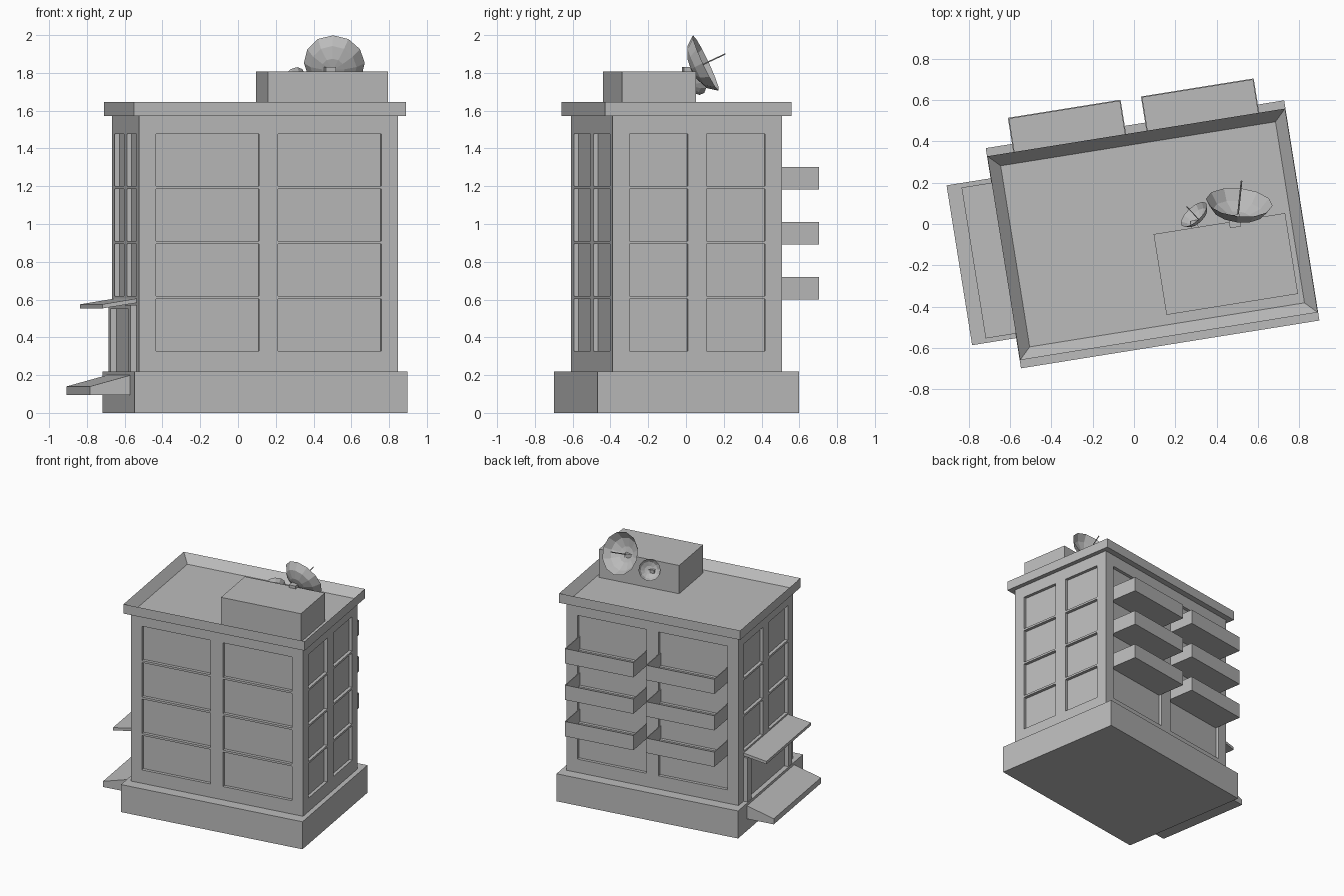
import bpy, bmesh, math
from mathutils import Matrix, Vector

cube = bpy.data.objects.get("Cube")
if cube:
    bpy.data.objects.remove(cube, do_unlink=True)

grey = bpy.data.materials.new("plain_grey")
grey.use_nodes = True
grey.diffuse_color = (0.5, 0.5, 0.5, 1)
grey.node_tree.nodes["Principled BSDF"].inputs["Base Color"].default_value = (0.5, 0.5, 0.5, 1)

# The whole building stands turned on its plot
TURN = Matrix.Translation((0.09, -0.05, 0)) @ Matrix.Rotation(math.radians(9.1), 4, 'Z')
HX, HY = 0.6945, 0.4535          # body half sizes
BASE_TOP, BODY_TOP = 0.22, 1.575
RECESS = 0.025


def finish(name, bm, matrix=TURN):
    bm.transform(matrix)
    mesh = bpy.data.meshes.new(name)
    bm.to_mesh(mesh)
    bm.free()
    mesh.materials.append(grey)
    obj = bpy.data.objects.new(name, mesh)
    bpy.context.collection.objects.link(obj)
    return obj


def add_box(bm, x0, x1, y0, y1, z0, z1):
    size = Matrix.Diagonal((x1 - x0, y1 - y0, z1 - z0, 1))
    place = Matrix.Translation(((x0 + x1) / 2, (y0 + y1) / 2, (z0 + z1) / 2))
    return bmesh.ops.create_cube(bm, size=1, matrix=place @ size)["verts"]


def box(name, *bounds):
    bm = bmesh.new()
    add_box(bm, *bounds)
    return finish(name, bm)


def prism(name, profile, y0, y1):
    """Extrude an (x, z) outline along y."""
    bm = bmesh.new()
    face = bm.faces.new([bm.verts.new((x, y0, z)) for x, z in profile])
    new = bmesh.ops.extrude_face_region(bm, geom=[face])["geom"]
    bmesh.ops.translate(bm, vec=(0, y1 - y0, 0),
                        verts=[v for v in new if isinstance(v, bmesh.types.BMVert)])
    bmesh.ops.recalc_face_normals(bm, faces=bm.faces)
    return finish(name, bm)


# Base plinth
box("base", -0.732, 0.732, -0.54, 0.54, 0, BASE_TOP)

# Body: four gridded walls with window cells pushed inwards
ROWS = [(0.327 + i * 0.2915, 0.327 + i * 0.2915 + 0.275) for i in range(4)]
z_cuts = [BASE_TOP] + [z for row in ROWS for z in row] + [BODY_TOP]
body = bmesh.new()


def wall(half, distance, angle, first_row):
    rot = Matrix.Rotation(angle, 4, 'Z')
    cuts = [-half, 0.09 - half, -0.05, 0.05, half - 0.09, half]
    grid = [[body.verts.new(rot @ Vector((u, -distance, z))) for u in cuts] for z in z_cuts]
    windows = []
    for j in range(len(z_cuts) - 1):
        for i in range(len(cuts) - 1):
            a, b = grid[j], grid[j + 1]
            face = body.faces.new((a[i], a[i + 1], b[i + 1], b[i]))
            if i % 2 and j % 2 and j // 2 >= first_row:
                windows.append(face)
    panes = bmesh.ops.extrude_discrete_faces(body, faces=windows)["faces"]
    inward = rot @ Vector((0, RECESS, 0))
    bmesh.ops.translate(body, vec=inward, verts=list({v for f in panes for v in f.verts}))


wall(HX, HY, 0, 0)                     # front
wall(HY, HX, math.pi / 2, 0)           # plain end
wall(HX, HY, math.pi, 0)               # back
wall(HY, HX, -math.pi / 2, 1)          # entrance end
bmesh.ops.remove_doubles(body, verts=body.verts, dist=0.0001)
bmesh.ops.dissolve_limit(body, angle_limit=0.01, verts=body.verts, edges=body.edges)
finish("body", body)

# Roof slab with a sunken floor
bm = bmesh.new()
add_box(bm, -0.73, 0.73, -0.5, 0.5, BODY_TOP - 0.003, 1.647)
top = max(bm.faces, key=lambda f: f.calc_center_median().z)
bmesh.ops.inset_region(bm, faces=[top], thickness=0.079)
floor = max((f for f in bm.faces if abs(f.calc_center_median().x) < 0.01),
            key=lambda f: f.calc_center_median().z)
bmesh.ops.translate(bm, vec=(0, 0, -0.065), verts=floor.verts)
finish("roof", bm)
box("rooftop_room", 0.005, 0.65, -0.396, 0, BODY_TOP, 1.808)

# Balconies: thin open trays on the back
T = 0.006
for row in range(1, 4):
    low = ROWS[row][0] - 0.018
    for side, (x0, x1) in (("right", (-0.603, -0.05)), ("left", (0.05, 0.603))):
        y0, y1, high = HY - RECESS, 0.668, low + 0.118
        bm = bmesh.new()
        add_box(bm, x0, x1, y0, y1, low, low + T)
        add_box(bm, x0, x1, y1 - T, y1, low, high)
        add_box(bm, x0, x0 + T, y0, y1, low, high)
        add_box(bm, x1 - T, x1, y0, y1, low, high)
        finish(f"balcony_{side}_{row}", bm)

# Entrance: ramp, sloped canopy and door frame
prism("entrance_ramp", [(-0.948, 0.095), (-0.73, 0.095), (-0.73, 0.2), (-0.948, 0.14)], -0.392, 0.392)
prism("entrance_canopy", [(-0.878, 0.553), (-0.69, 0.583), (-0.69, 0.606), (-0.878, 0.575)], -0.37, 0.37)
bm = bmesh.new()
for s in (-1, 1):
    a, b = sorted((s * 0.305, s * 0.37))
    add_box(bm, -0.727, -0.69, a, b, BASE_TOP, 0.57)
add_box(bm, -0.727, -0.69, -0.305, 0.305, 0.55, 0.57)
finish("door_frame", bm)


# Satellite dishes: faceted bowl with a feed rod
def dish(name, centre, radius, azimuth, tilt):
    aim = (Matrix.Translation(centre) @ Matrix.Rotation(math.radians(azimuth), 4, 'Z')
           @ Matrix.Rotation(math.radians(90 - tilt), 4, 'Y') @ Matrix.Scale(radius, 4))
    bm = bmesh.new()
    points = [(1, 0), (0.76, -0.31), (0.38, -0.48), (0, -0.53)]
    verts = [bm.verts.new((r, 0, h)) for r, h in points]
    edges = [bm.edges.new(pair) for pair in zip(verts, verts[1:])]
    bmesh.ops.spin(bm, geom=verts + edges, axis=(0, 0, 1), cent=(0, 0, 0),
                   angle=math.tau, steps=12)
    bmesh.ops.remove_doubles(bm, verts=bm.verts, dist=0.001)
    bmesh.ops.recalc_face_normals(bm, faces=bm.faces)
    finish(name, bm, aim)
    bm = bmesh.new()
    bmesh.ops.create_cone(bm, cap_ends=True, segments=6, radius1=0.025, radius2=0.025,
                          depth=1.24, matrix=Matrix.Translation((0, 0, 0.09)))
    finish(name + "_rod", bm, aim)


dish("large_dish", (0.51, 0.105, 1.852), 0.162, 84, 25)
dish("small_dish", (0.29, 0.047, 1.757), 0.081, 133, 25)
box("large_dish_mount", 0.375, 0.43, -0.03, 0.03, 1.8, 1.83)
box("small_dish_mount", 0.19, 0.225, -0.005, 0.035, 1.72, 1.745)
